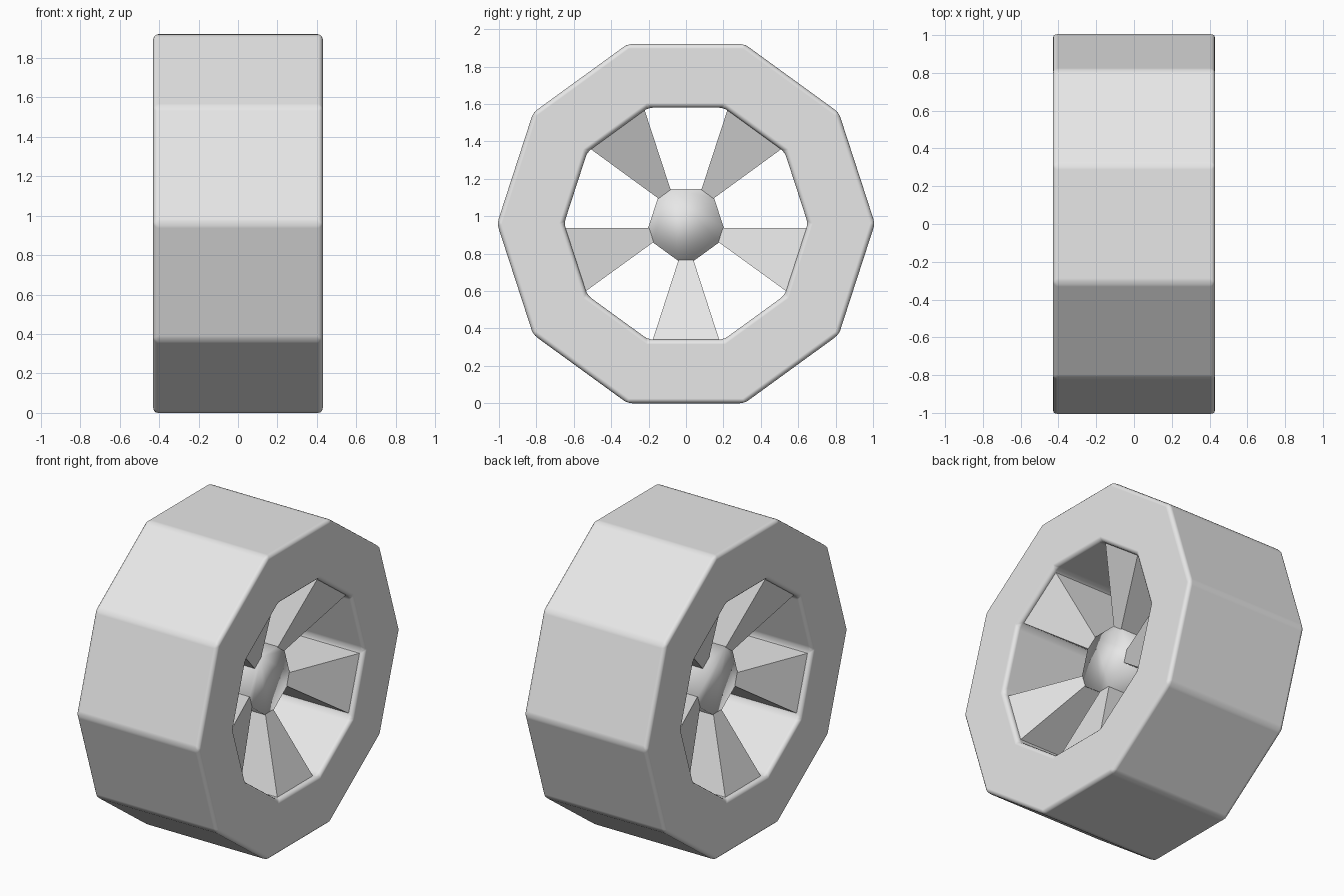
import bpy, bmesh
from math import radians, cos, sin

cube = bpy.data.objects.get("Cube")
if cube:
    bpy.data.objects.remove(cube)

AXLE_Z = 0.96
HUB_X, RIM_X, HALF_W = 0.22, 0.40, 0.43

grey = bpy.data.materials.new("plain_grey")
grey.use_nodes = True
grey.diffuse_color = (0.8, 0.8, 0.8, 1)
grey.node_tree.nodes["Principled BSDF"].inputs["Base Color"].default_value = (0.8, 0.8, 0.8, 1)


def turned(y, z, angle):
    """Rotate a point of the wheel plane about the axle."""
    a = radians(angle)
    return y * cos(a) - z * sin(a), y * sin(a) + z * cos(a)


def finish(name, bm, smooth):
    bmesh.ops.recalc_face_normals(bm, faces=bm.faces)
    for f in bm.faces:
        f.smooth = smooth
    mesh = bpy.data.meshes.new(name)
    bm.to_mesh(mesh)
    bm.free()
    mesh.materials.append(grey)
    obj = bpy.data.objects.new(name, mesh)
    obj.location.z = AXLE_Z
    bpy.context.collection.objects.link(obj)
    return obj


# Tyre: a ten-sided ring with softly bevelled edges
bm = bmesh.new()
loops = []
for radius, x in ((1.01, HALF_W), (0.652, HALF_W), (0.652, -HALF_W), (1.01, -HALF_W)):
    loops.append([bm.verts.new((x, *turned(radius, 0, 36 * i))) for i in range(10)])
for a, b in zip(loops, loops[1:] + loops[:1]):
    for i in range(10):
        j = (i + 1) % 10
        bm.faces.new((a[i], a[j], b[j], b[i]))
tyre = finish("tyre", bm, True)
bevel = tyre.modifiers.new("soft_edges", 'BEVEL')
bevel.width = 0.025
bevel.segments = 3
bevel.limit_method = 'ANGLE'
bevel.angle_limit = radians(20)
bevel.harden_normals = True

# Hub: ten-sided block with fanned caps, smooth all over
outline = []
for k in range(5):
    for y in (-0.04, 0.04):
        outline.append(turned(y, -0.2, 72 * (k + 3)))
bm = bmesh.new()
front, back = [[bm.verts.new((x, *p)) for p in outline] for x in (HUB_X, -HUB_X)]
for cap in (front, back):
    for i in range(1, 9):
        bm.faces.new((cap[0], cap[i], cap[i + 1]))
for i in range(10):
    j = (i + 1) % 10
    bm.faces.new((front[i], front[j], back[j], back[i]))
finish("hub", bm, True)

# Spokes: wedges that widen from the hub to the rim
for k in range(5):
    bm = bmesh.new()
    ends = []
    for half, z, x in ((0.04, -0.195, HUB_X), (0.178, -0.622, RIM_X)):
        corners = ((x, -half), (x, half), (-x, half), (-x, -half))
        ends.append([bm.verts.new((cx, *turned(cy, z, 72 * k))) for cx, cy in corners])
    inner, outer = ends
    bm.faces.new(inner)
    bm.faces.new(outer)
    for i in range(4):
        j = (i + 1) % 4
        bm.faces.new((inner[i], inner[j], outer[j], outer[i]))
    finish(f"spoke_{k + 1}", bm, False)
